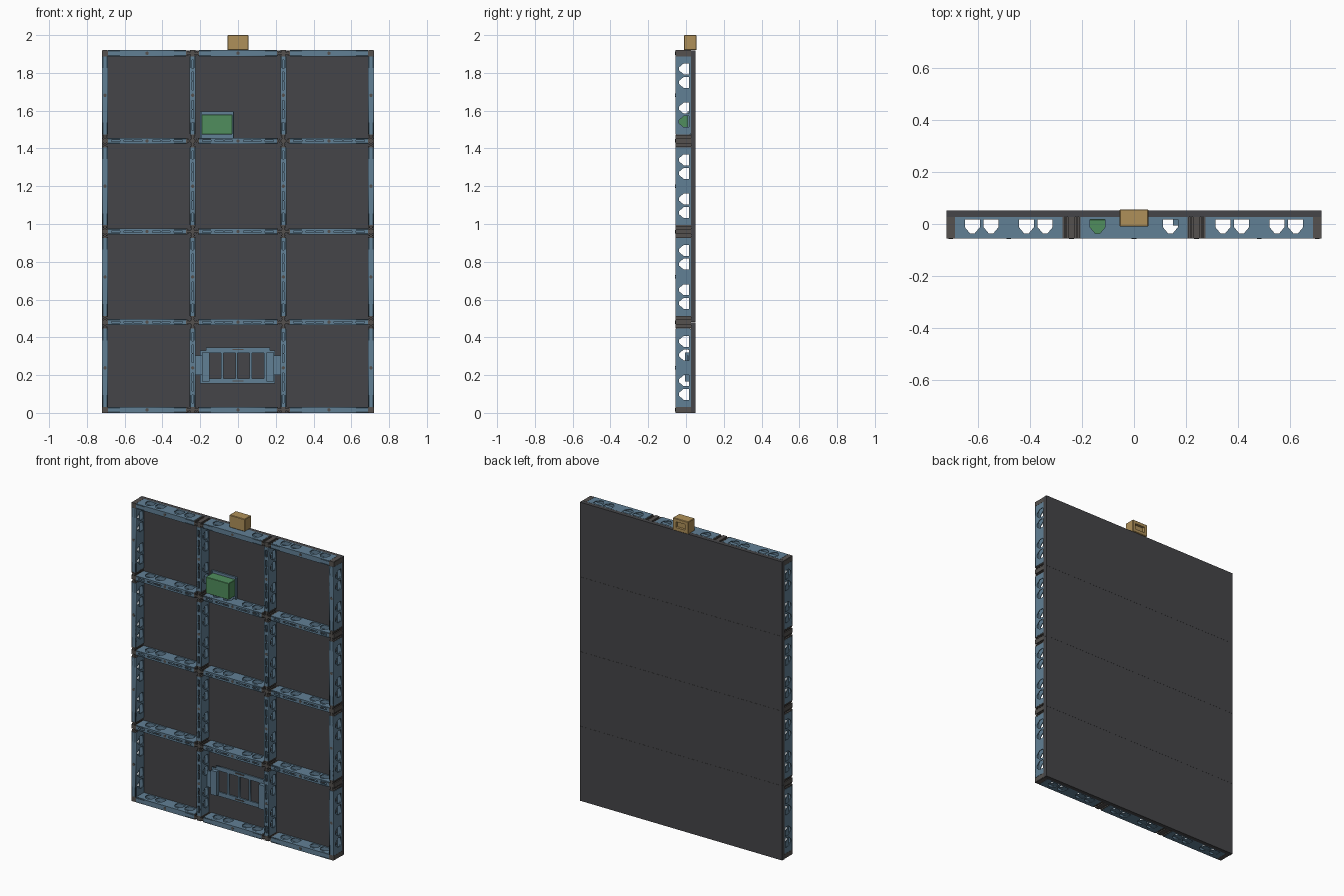
import bpy, bmesh
from math import pi
from mathutils import Matrix, Vector

if "Cube" in bpy.data.objects:
    bpy.data.objects.remove(bpy.data.objects["Cube"])


def material(name, rgb):
    m = bpy.data.materials.new(name)
    m.diffuse_color = (*rgb, 1)
    m.use_nodes = True
    m.node_tree.nodes["Principled BSDF"].inputs["Base Color"].default_value = m.diffuse_color
    return m


BLUE = material("blue", (0.12, 0.215, 0.3))
DARK = material("charcoal", (0.06, 0.06, 0.065))
GREY = material("joint_grey", (0.09, 0.083, 0.078))
TAN = material("tan", (0.43, 0.28, 0.1))
GREEN = material("green", (0.08, 0.27, 0.11))


def place(name, mesh, loc=(0, 0, 0), rot=(0, 0, 0)):
    ob = bpy.data.objects.new(name, mesh)
    ob.location, ob.rotation_euler = loc, rot
    bpy.context.collection.objects.link(ob)
    return ob


def add_box(bm, x0, x1, y0, y1, z0, z1):
    m = Matrix.Translation(((x0 + x1) / 2, (y0 + y1) / 2, (z0 + z1) / 2))
    m = m @ Matrix.Diagonal((x1 - x0, y1 - y0, z1 - z0, 1))
    return bmesh.ops.create_cube(bm, size=1, matrix=m)["verts"]


def add_plate(bm, loops, thick, matrix):
    """Flat plate from an outline plus hole loops, via a filled 2D curve."""
    cu = bpy.data.curves.new("plate", 'CURVE')
    cu.dimensions, cu.fill_mode, cu.extrude = '2D', 'BOTH', thick / 2
    for pts in loops:
        s = cu.splines.new('POLY')
        s.points.add(len(pts) - 1)
        for p, (a, b) in zip(s.points, pts):
            p.co = (a, b, 0, 1)
        s.use_cyclic_u = True
    ob = place("plate_helper", cu)
    bpy.context.view_layer.update()
    me = bpy.data.meshes.new_from_object(ob.evaluated_get(bpy.context.evaluated_depsgraph_get()))
    me.transform(matrix)
    bm.from_mesh(me)
    bpy.data.objects.remove(ob)
    bpy.data.curves.remove(cu)
    bpy.data.meshes.remove(me)


def finish(bm, name, mat):
    bmesh.ops.remove_doubles(bm, verts=bm.verts, dist=1e-5)
    bmesh.ops.recalc_face_normals(bm, faces=bm.faces)
    me = bpy.data.meshes.new(name)
    bm.to_mesh(me)
    bm.free()
    me.materials.append(mat)
    return me


def rect(a, b, w, h):
    return [(a - w, b - h), (a + w, b - h), (a + w, b + h), (a - w, b + h)]


def window(u):
    return [(u - .029, .017), (u + .029, .017), (u + .029, -.012),
            (u + .009, -.036), (u - .009, -.036), (u - .029, -.012)]


FRONT, BACK = -.056, .026
L, W = .206, .016            # strut half length and half width


# Hollow frame strut: two windowed walls, slotted front, plain back
def strut_mesh(name, windows, slots):
    bm = bmesh.new()
    mid, half = (FRONT + BACK) / 2, (BACK - FRONT) / 2
    for s in (-1, 1):
        add_plate(bm, [rect(0, mid, L, half)] + [window(u) for u in windows],
                  .005, Matrix.Translation((0, 0, s * (W - .0025))))
    turn = Matrix.Rotation(pi / 2, 4, 'X')
    add_plate(bm, [rect(0, 0, L, W)] + [rect(u, 0, .022, .004) for u in slots],
              .005, Matrix.Translation((0, FRONT + .0025, 0)) @ turn)
    add_box(bm, -L, L, BACK - .005, BACK, -W, W)
    # solid end caps
    for s in (-1, 1):
        add_box(bm, s * L - .003, s * L + .003, FRONT + .004, BACK - .004, -.011, .011)
    return finish(bm, name, BLUE)


FOUR = (-.14, -.068, .068, .14)
inner = strut_mesh("inner_strut", FOUR, (-.165, -.1, -.05, .05, .1, .165))
outer = strut_mesh("outer_strut", FOUR, ())
lintel = strut_mesh("mount_strut", (-.14, .14), ())

# Dark fastener at the middle of each strut
bm = bmesh.new()
bmesh.ops.create_cone(bm, cap_ends=True, segments=12, radius1=.009, radius2=.009, depth=.004,
                      matrix=Matrix.Rotation(pi / 2, 4, 'X'))
pin = finish(bm, "fastener", GREY)

XL, ZL = (-.704, -.24, .24, .704), (.016, .48, .96, 1.44, 1.904)
XC, ZC = (-.4815, 0, .4815), (.2385, .72, 1.2, 1.6815)

for j, z in enumerate(ZL):
    for i, x in enumerate(XC):
        edge = j in (0, 4)
        me = lintel if (j == 4 and i == 1) else outer if edge else inner
        place(f"horizontal_strut_{j}_{i}", me, (x, 0, z), (0, 0, 0))
        place(f"horizontal_fastener_{j}_{i}", pin, (x, FRONT + .001, z))
for i, x in enumerate(XL):
    for j, z in enumerate(ZC):
        me = outer if i in (0, 3) else inner
        place(f"vertical_strut_{i}_{j}", me, (x, 0, z), (0, pi / 2, 0))
        place(f"vertical_fastener_{i}_{j}", pin, (x, FRONT + .001, z))

# Ribbed cross joints where the struts meet
for i, x in enumerate(XL):
    for j, z in enumerate(ZL):
        bm = bmesh.new()
        y0, y1 = FRONT + .001, BACK
        add_box(bm, x - .011, x + .011, y0, y1, z - .011, z + .011)
        for dx, dz in ((1, 0), (-1, 0), (0, 1), (0, -1)):
            if not (0 <= i + dx < 4 and 0 <= j + dz < 5):
                # outer edges get a flush cap instead of an arm
                cx, cz = x + dx * .013, z + dz * .013
                add_box(bm, cx - (.003 if dx else .014), cx + (.003 if dx else .014), y0, y1,
                        cz - (.003 if dz else .014), cz + (.003 if dz else .014))
                continue
            short = (dx and i in (0, 3)) or (dz and j in (0, 4))
            r = .017 if short else .034
            for d, half, w in ((r / 2, r / 2, .006), (r - .003, .003, .015),
                               (r * .62, .002, .012)):
                hx, hz = (half, w) if dx else (w, half)
                cx, cz = x + dx * d, z + dz * d
                add_box(bm, cx - hx, cx + hx, y0, y1, cz - hz, cz + hz)
        me = bpy.data.meshes.new("joint")
        bm.to_mesh(me)
        bm.free()
        me.materials.append(GREY)
        place(f"cross_joint_{i}_{j}", me)

# Four stacked backing panels
for k in range(4):
    bm = bmesh.new()
    add_box(bm, -.72, .72, BACK, .051, k * .48, k * .48 + .4795)
    place(f"back_panel_{k}", finish(bm, "back_panel", DARK))

# Tan mounting block on top, with a square socket in its rear
bm = bmesh.new()
add_box(bm, -.055, .055, -.01, .056, 1.92, 2.0)
bmesh.ops.bevel(bm, geom=list(bm.edges), offset=.003, segments=1, affect='EDGES')
rear = max(bm.faces, key=lambda f: f.calc_center_median().y)
bmesh.ops.inset_region(bm, faces=[rear], thickness=.026)
bmesh.ops.inset_region(bm, faces=[rear], thickness=.0005, depth=0)
bmesh.ops.translate(bm, verts=rear.verts, vec=Vector((0, -.015, 0)))
place("mounting_block", finish(bm, "mounting_block", TAN))

# Green control box on its blue tray
bm = bmesh.new()
add_box(bm, -.192, -.03, -.052, .017, 1.475, 1.58)
bmesh.ops.bevel(bm, geom=list(bm.edges), offset=.002, segments=1, affect='EDGES')
place("control_box", finish(bm, "control_box", GREEN))
bm = bmesh.new()
add_box(bm, -.2, -.02, .017, BACK, 1.456, 1.595)
for x in (-.2, -.026):
    add_box(bm, x, x + .006, .008, .018, 1.456, 1.595)
place("control_tray", finish(bm, "control_tray", BLUE))

# Slotted rack in the bottom middle bay
bm = bmesh.new()
slots = [rect(x, .25, .032, .068) for x in (-.122, -.046, .03, .106)]
outline = [(-.2, .155), (.195, .155), (.195, .33), (.17, .33), (.17, .345),
           (-.17, .345), (-.17, .33), (-.2, .33)]
add_plate(bm, [outline] + slots, .008,
          Matrix.Translation((0, .022, 0)) @ Matrix.Rotation(pi / 2, 4, 'X'))
for s in (-1, 1):
    a, b = sorted((s * .15, s * .19))
    add_box(bm, a, b, -.006, .019, .165, .32)
    a, b = sorted((s * .188, s * .226))
    add_box(bm, a, b, .006, .014, .2, .305)
place("battery_rack", finish(bm, "battery_rack", BLUE))
bm = bmesh.new()
for z in (.168, .335):
    add_box(bm, -.03, .03, .014, .019, z - .003, z + .003)
place("rack_clips", finish(bm, "rack_clips", GREY))
